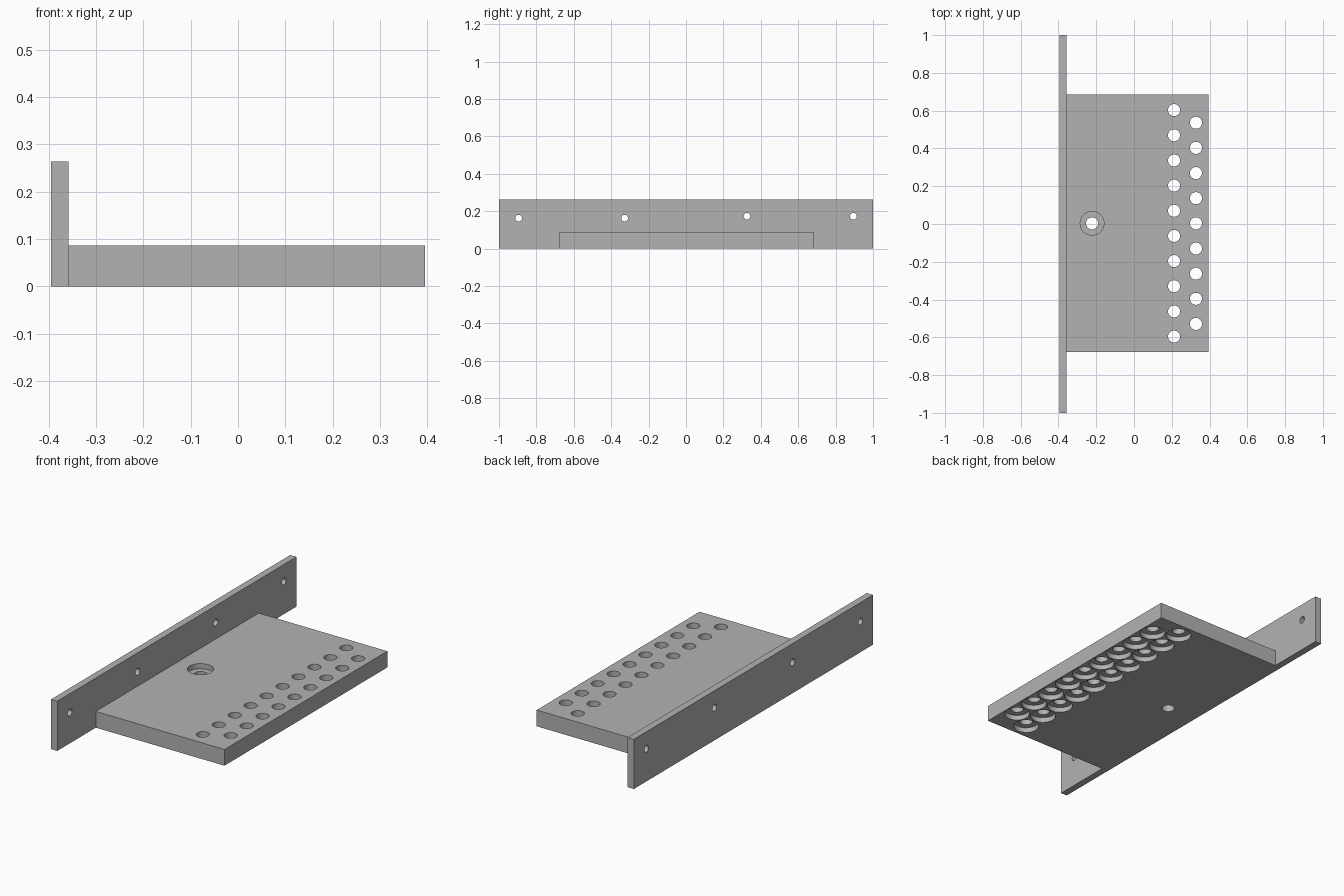
import bpy, bmesh, math
from mathutils import Matrix, Vector

if "Cube" in bpy.data.objects:
    bpy.data.objects.remove(bpy.data.objects["Cube"], do_unlink=True)

grey = bpy.data.materials.new("plain_grey")
grey.use_nodes = True
COLOUR = (0.45, 0.45, 0.45, 1)
grey.diffuse_color = COLOUR
grey.node_tree.nodes["Principled BSDF"].inputs["Base Color"].default_value = COLOUR

SIDES = 32
HOLE_R, BORE_R, SCREW_R = 0.032, 0.063, 0.018
BORE_DEPTH = 0.027
WALL_X, FACE_X, EDGE_X = -0.395, -0.358, 0.395
WALL_H, SHELF_H = 0.263, 0.086
MID_Y, HALF_Y = 0.0035, 0.681
MARGIN = 0.05


def new_object(name, bm):
    bmesh.ops.recalc_face_normals(bm, faces=bm.faces)
    mesh = bpy.data.meshes.new(name)
    bm.to_mesh(mesh)
    bm.free()
    mesh.materials.append(grey)
    obj = bpy.data.objects.new(name, mesh)
    bpy.context.collection.objects.link(obj)
    return obj


def box(name, low, high):
    low, high = Vector(low), Vector(high)
    bm = bmesh.new()
    bmesh.ops.create_cube(bm, size=1)
    bmesh.ops.scale(bm, vec=high - low, verts=bm.verts)
    bmesh.ops.translate(bm, vec=(low + high) / 2, verts=bm.verts)
    return new_object(name, bm)


def add_drill(bm, profile, matrix):
    """Solid of revolution from (radius, height) pairs, capped at both ends."""
    rings = []
    for radius, height in profile:
        rings.append([bm.verts.new(matrix @ Vector((
            radius * math.cos(math.tau * i / SIDES),
            radius * math.sin(math.tau * i / SIDES), height)))
            for i in range(SIDES)])
    for a, b in zip(rings, rings[1:]):
        for i in range(SIDES):
            j = (i + 1) % SIDES
            bm.faces.new((a[i], a[j], b[j], b[i]))
    bm.faces.new(rings[0][::-1])
    bm.faces.new(rings[-1])


def drill(obj, bm):
    cutter = new_object(obj.name + "_cutter", bm)
    cutter.hide_render = True
    mod = obj.modifiers.new("holes", 'BOOLEAN')
    mod.operation, mod.solver, mod.object = 'DIFFERENCE', 'EXACT', cutter
    bpy.ops.object.select_all(action='DESELECT')
    obj.select_set(True)
    bpy.context.view_layer.objects.active = obj
    bpy.ops.object.modifier_apply(modifier=mod.name)
    bpy.data.objects.remove(cutter, do_unlink=True)
    bpy.ops.object.shade_smooth_by_angle(angle=math.radians(30))


# Upright mounting plate with four screw holes
wall = box("mounting_plate", (WALL_X, -1, 0), (FACE_X, 1, WALL_H))
bm = bmesh.new()
for y, z in ((-0.895, 0.163), (-0.328, 0.163), (0.326, 0.173), (0.895, 0.173)):
    turn = Matrix.Translation((WALL_X, y, z)) @ Matrix.Rotation(math.pi / 2, 4, 'Y')
    add_drill(bm, ((SCREW_R, -MARGIN), (SCREW_R, MARGIN * 2)), turn)
drill(wall, bm)

# Flat shelf with two staggered rows of holes, counterbored underneath
shelf = box("shelf", (FACE_X, MID_Y - HALF_Y, 0), (EDGE_X, MID_Y + HALF_Y, SHELF_H))
bm = bmesh.new()
below = ((BORE_R, -MARGIN), (BORE_R, BORE_DEPTH),
         (HOLE_R, BORE_DEPTH), (HOLE_R, SHELF_H + MARGIN))
for x, count in ((0.212, 10), (0.328, 9)):
    for i in range(count):
        y = MID_Y + (i - (count - 1) / 2) * 0.1332
        add_drill(bm, below, Matrix.Translation((x, y, 0)))

# Single hole counterbored from above
above = ((HOLE_R, -MARGIN), (HOLE_R, SHELF_H - BORE_DEPTH),
         (BORE_R, SHELF_H - BORE_DEPTH), (BORE_R, SHELF_H + MARGIN))
add_drill(bm, above, Matrix.Translation((-0.222, MID_Y, 0)))
drill(shelf, bm)
